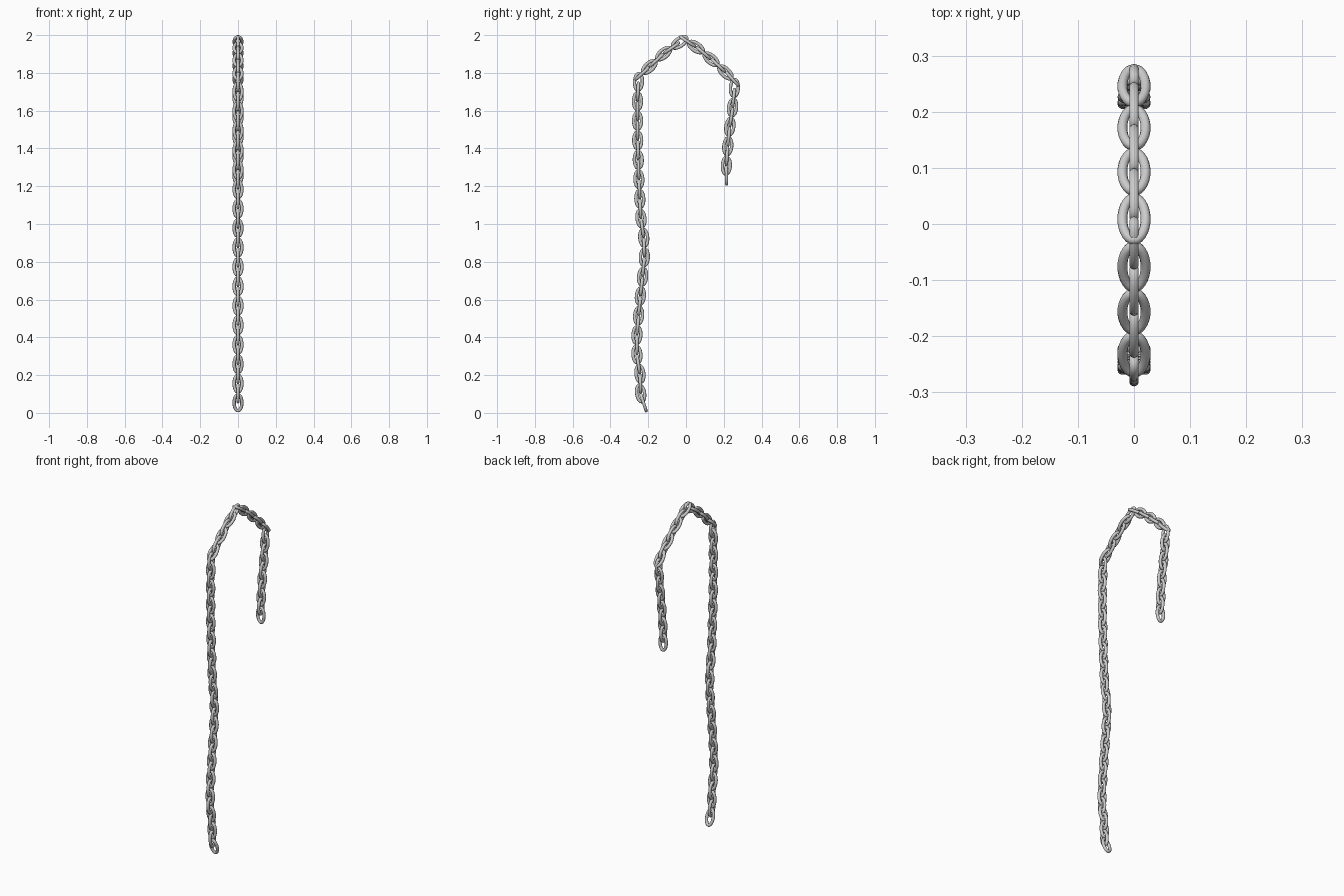
import bpy, bmesh
from math import sin, cos, pi
from mathutils import Vector, Matrix

if "Cube" in bpy.data.objects:
    bpy.data.objects.remove(bpy.data.objects["Cube"])

LENGTH, WIDTH, WIRE = 0.107, 0.059, 0.0088   # link outer size, wire radius
COUNT = 57
SEG, SIDES = 28, 10

# Centre line of the draped chain, as (y, z) points
PATH = [(-0.225, 0.054), (-0.24, 0.10), (-0.243, 0.20), (-0.26, 0.31), (-0.26, 0.41),
        (-0.242, 0.615), (-0.23, 0.72), (-0.22, 0.83), (-0.224, 0.93), (-0.24, 1.04),
        (-0.25, 1.245), (-0.256, 1.45), (-0.257, 1.66), (-0.25, 1.78), (-0.115, 1.905),
        (-0.01, 1.978), (0.07, 1.925), (0.165, 1.845), (0.258, 1.755), (0.255, 1.70),
        (0.245, 1.60), (0.23, 1.50), (0.22, 1.40), (0.213, 1.30), (0.214, 1.257)]
pts = [Vector((0, y, z)) for y, z in PATH]
total = sum((b - a).length for a, b in zip(pts, pts[1:]))


def sample(s):
    for i, (a, b) in enumerate(zip(pts, pts[1:])):
        d = (b - a).length
        if s <= d or i == len(pts) - 2:
            return a + (b - a) * (s / d)
        s -= d


# Oval link mesh: wire swept round an ellipse, long axis on z, width on x
def link_mesh():
    bm = bmesh.new()
    a, b = WIDTH / 2 - WIRE, LENGTH / 2 - WIRE
    rings = []
    for i in range(SEG):
        t = 2 * pi * i / SEG
        c = Vector((a * cos(t), 0, b * sin(t)))
        n = Vector((b * cos(t), 0, a * sin(t))).normalized()
        rings.append([bm.verts.new(c + WIRE * (n * cos(u) + Vector((0, sin(u), 0))))
                      for u in (2 * pi * j / SIDES for j in range(SIDES))])
    for i in range(SEG):
        r, q = rings[i], rings[(i + 1) % SEG]
        for j in range(SIDES):
            k = (j + 1) % SIDES
            bm.faces.new((r[j], r[k], q[k], q[j])).smooth = True
    bmesh.ops.recalc_face_normals(bm, faces=bm.faces)
    me = bpy.data.meshes.new("chain_link")
    bm.to_mesh(me)
    bm.free()
    return me


mesh = link_mesh()

# Links along the path, each turned a quarter from the last
for i in range(COUNT):
    s = total * i / (COUNT - 1)
    p = sample(s)
    up = (sample(s + 0.02) - sample(max(s - 0.02, 0))).normalized()
    x = Vector((1, 0, 0))
    y = up.cross(x)
    if i % 2:
        x, y = y, -x
    rot = Matrix((x, y, up)).transposed().to_4x4()
    ob = bpy.data.objects.new(f"chain_link_{i + 1:02d}", mesh)
    ob.matrix_world = Matrix.Translation(p) @ rot
    bpy.context.collection.objects.link(ob)
